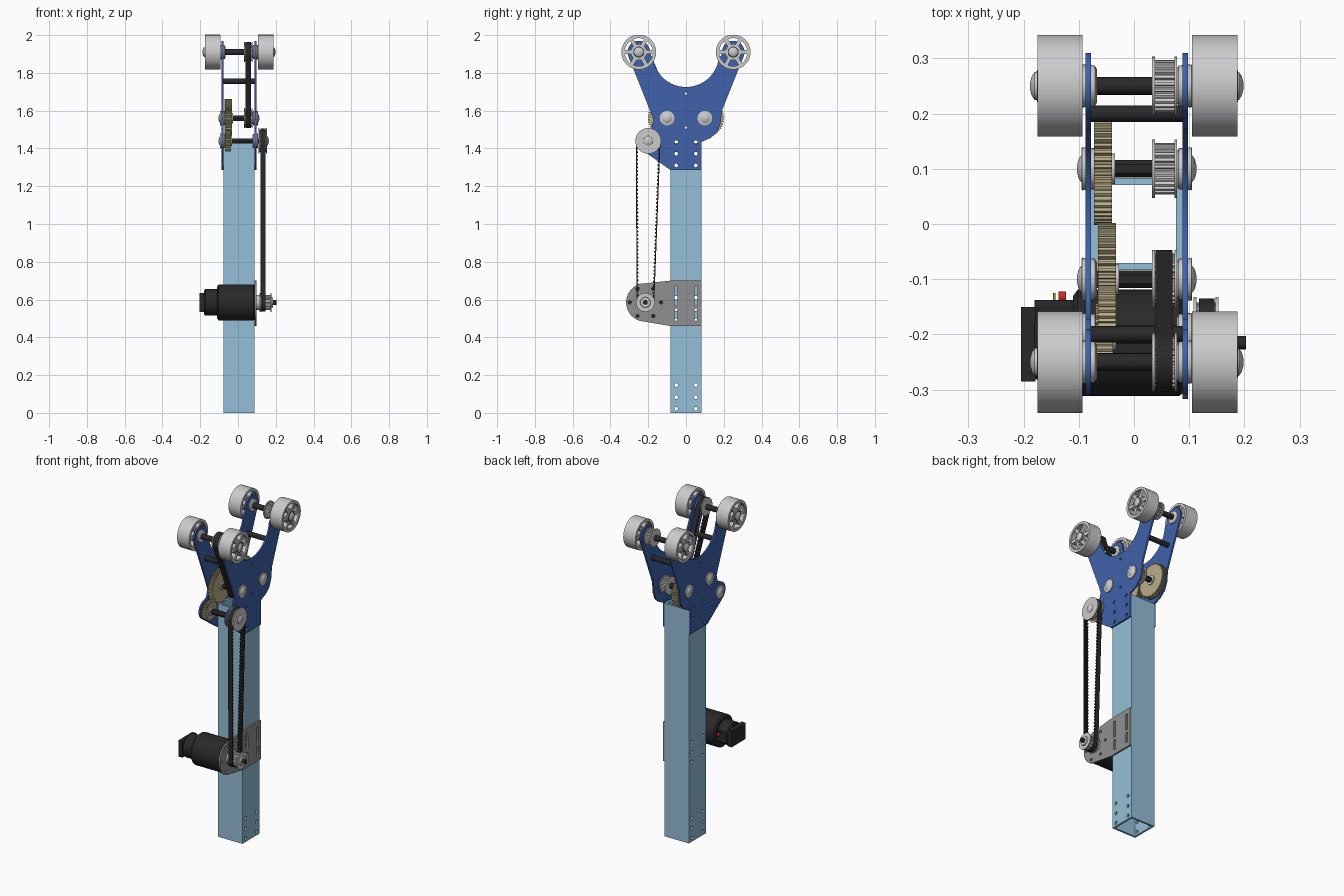
import bpy, bmesh
from math import sin, cos, pi, radians, acos, atan2, hypot
from mathutils import Matrix

if "Cube" in bpy.data.objects:
    bpy.data.objects.remove(bpy.data.objects["Cube"])

C = 0.005  # mid-plane between the two side plates


def material(name, rgb):
    m = bpy.data.materials.new(name)
    m.diffuse_color = (*rgb, 1)
    m.use_nodes = True
    m.node_tree.nodes["Principled BSDF"].inputs["Base Color"].default_value = m.diffuse_color
    return m


LIGHT = material("pale_blue", (0.30, 0.52, 0.68))
BLUE = material("plate_blue", (0.05, 0.12, 0.40))
DARK = material("dark", (0.022, 0.022, 0.022))
TAN = material("gear_tan", (0.48, 0.42, 0.25))
BRACKET = material("bracket_grey", (0.28, 0.28, 0.28))
RED = material("red", (0.6, 0.02, 0.02))
GREEN = material("green", (0.1, 0.4, 0.02))


def finish(name, me, mat):
    bm = bmesh.new()
    bm.from_mesh(me)
    bmesh.ops.remove_doubles(bm, verts=bm.verts, dist=1e-5)
    bmesh.ops.recalc_face_normals(bm, faces=bm.faces)
    bm.to_mesh(me)
    bm.free()
    me.materials.clear()
    if mat:
        me.materials.append(mat)
    me.shade_smooth()
    me.set_sharp_from_angle(angle=radians(32))
    ob = bpy.data.objects.new(name, me)
    bpy.context.collection.objects.link(ob)
    return ob


def prof(name, loops, xa, xb, mat=None):
    """Extrude y-z loops (first outer, rest holes) along x."""
    x0, x1 = min(xa, xb), max(xa, xb)
    cu = bpy.data.curves.new(name, 'CURVE')
    cu.dimensions = '2D'
    cu.fill_mode = 'BOTH'
    cu.extrude = (x1 - x0) / 2
    for loop in loops:
        sp = cu.splines.new('POLY')
        sp.points.add(len(loop) - 1)
        for p, (y, z) in zip(sp.points, loop):
            p.co = (y, z, 0, 1)
        sp.use_cyclic_u = True
    tmp = bpy.data.objects.new(name + "_curve", cu)
    me = bpy.data.meshes.new_from_object(tmp)
    bpy.data.objects.remove(tmp)
    bpy.data.curves.remove(cu)
    me.transform(Matrix(((0, 0, 1, (x0 + x1) / 2), (1, 0, 0, 0), (0, 1, 0, 0), (0, 0, 0, 1))))
    return finish(name, me, mat)


def turned(name, y, z, pts, mat=None, n=32):
    """Solid of revolution about an x axis; pts are (x, radius)."""
    bm = bmesh.new()
    rings = [[bm.verts.new((x, y + r * cos(2 * pi * i / n), z + r * sin(2 * pi * i / n)))
              for i in range(n)] for x, r in pts]
    for a, b in zip(rings, rings[1:]):
        for i in range(n):
            j = (i + 1) % n
            bm.faces.new((a[i], a[j], b[j], b[i]))
    bm.faces.new(rings[0])
    bm.faces.new(rings[-1])
    me = bpy.data.meshes.new(name)
    bm.to_mesh(me)
    bm.free()
    return finish(name, me, mat)


def arc(y, z, r, a0, a1, n):
    return [(y + r * cos(radians(a0 + (a1 - a0) * i / n)),
             z + r * sin(radians(a0 + (a1 - a0) * i / n))) for i in range(n + 1)]


def circle(y, z, r, n=16):
    return arc(y, z, r, 0, 360, n)[:-1]


def rect(y0, y1, z0, z1):
    return [(y0, z0), (y1, z0), (y1, z1), (y0, z1)]


def slot(y, z0, z1, r):
    return arc(y, z1, r, 0, 180, 6) + arc(y, z0, r, 180, 360, 6)


def toothed(y, z, ro, ri, n):
    return [(y + r * cos(2 * pi * (k + f) / n), z + r * sin(2 * pi * (k + f) / n))
            for k in range(n) for r, f in ((ri, 0), (ri, .3), (ro, .45), (ro, .85))]


def pulley(name, y, z, x0, x1, rt, rf, n):
    prof(name + "_teeth", [toothed(y, z, rt, rt - .006, n)], x0, x1)
    for k, x in enumerate((x0, x1 - .005)):
        prof(f"{name}_flange_{k}", [circle(y, z, rf, 40)], x, x + .005)


def belt(name, a, b, x0, x1, pitch=.02, t=.005, h=.006):
    (ya, za, ra), (yb, zb, rb) = a, b
    d, phi = hypot(yb - ya, zb - za), atan2(zb - za, yb - ya)
    beta = acos((ra - rb) / d)
    line = d * sin(beta)
    la, lb = ra * 2 * (pi - beta), rb * 2 * beta
    total = la + lb + 2 * line

    def at(s):
        if s < la:
            return ya, za, ra, phi + beta + s / ra, 0
        s -= la
        if s < line:
            return ya, za, ra, phi - beta, s
        s -= line
        if s < lb:
            return yb, zb, rb, phi - beta + s / rb, 0
        return yb, zb, rb, phi + beta, s - lb

    n = round(total / pitch) * 4
    outer, inner = [], []
    for i in range(n):
        y, z, r, ang, run = at(total * i / n)
        y, z = y - sin(ang) * run, z + cos(ang) * run
        ri = r - (h if i % 4 > 1 else 0)
        outer.append((y + (r + t) * cos(ang), z + (r + t) * sin(ang)))
        inner.append((y + ri * cos(ang), z + ri * sin(ang)))
    prof(name, [outer, inner], x0, x1, DARK)


# Hollow square tube with bolt holes in both side walls
holes = [circle(y, z, .010) for y in (-.052, .052)
         for z in (.022, .083, .147, .49, .55, .61, 1.31, 1.372, 1.433 - .03)]
for s, side in ((-1, "left"), (1, "right")):
    prof(f"tube_wall_{side}", [rect(-.083, .083, 0, 1.43)] + holes, C + s * .071, C + s * .083, LIGHT)
    y = s * .077
    prof(f"tube_wall_{'front' if s < 0 else 'back'}", [rect(y - .006, y + .006, 0, 1.43)], C - .071, C + .071, LIGHT)

# Y-shaped side plates
outline = ([(-.083, 1.286), (.083, 1.286), (.083, 1.435), (.13, 1.455), (.165, 1.485), (.183, 1.53), (.19, 1.6)]
           + arc(.25, 1.91, .06, -20, 190, 18) + arc(0, 1.9, .175, -8, -172, 30)
           + arc(-.25, 1.91, .06, -10, 200, 18) + [(-.19, 1.6), (-.172, 1.55), (-.185, 1.505)]
           + arc(-.2, 1.44, .058, 110, 235, 12))
plate_holes = [circle(y, z, .010) for y in (-.052, .052) for z in (1.31, 1.372, 1.433)]
plate_holes += [circle(y, z, .007) for y, z in ((0, 1.69), (0, 1.51))]
AXLES = {"front_roller": (-.25, 1.91), "back_roller": (.25, 1.91), "front_gear": (-.1, 1.56),
         "back_gear": (.1, 1.56), "drive": (-.2, 1.44)}
for s, side in ((-1, "left"), (1, "right")):
    prof(f"side_plate_{side}", [outline] + plate_holes, C + s * .083, C + s * .093, BLUE)
    # bearings on each axle, both faces of the plate
    for nm, (y, z) in AXLES.items():
        turned(f"{nm}_bearing_{side}", y, z, [(C + s * .072, .03), (C + s * .076, .037), (C + s * .099, .039), (C + s * .1, .037)])

# Axles, end bolts and cross rods
for nm, (y, z) in AXLES.items():
    roller, drive = "roller" in nm, nm == "drive"
    turned(f"{nm}_shaft", y, z, [(C - .09, .016), (.15 if drive else C + .09, .016)], DARK, 6 if not roller else 24)
    for s in (-1, 1):
        e = C + s * (.183 if roller else .148 if drive and s > 0 else .098)
        turned(f"{nm}_bolt_{'left' if s < 0 else 'right'}", y, z,
               [(e - s * .002, .026), (e + s * .002, .025), (e + s * .007, .018), (e + s * .01, .007)], None, 24)
for y, nm in ((-.2, "front"), (.2, "back")):
    turned(f"{nm}_cross_rod", y, 1.755, [(C - .092, .015), (C + .092, .015)], DARK, 20)

# Spoked roller wheels
for nm in ("front_roller", "back_roller"):
    y, z = AXLES[nm]
    windows = [arc(y, z, .074, a + 8, a + 52, 8) + arc(y, z, .042, a + 46, a + 14, 5) for a in range(0, 360, 60)]
    for s, side in ((-1, "left"), (1, "right")):
        x0, x1 = .006 + s * .099, .006 + s * .181
        prof(f"{nm}_rim_{side}", [circle(y, z, .092, 64), circle(y, z, .076, 64)], x0, x1)
        prof(f"{nm}_spokes_{side}", [circle(y, z, .077, 64)] + windows, x0 + s * .008, x1 - s * .006)
        turned(f"{nm}_hub_{side}", y, z, [(x0, .034), (x1, .034)])
        turned(f"{nm}_hub_ring_{side}", y, z, [(x1, .029), (x1 + s * .001, .029)], DARK)

# Gear train
for nm, n, r, x in (("back_gear", 48, .102, -.072), ("front_gear", 48, .102, -.065), ("drive", 26, .057, -.070)):
    y, z = AXLES[nm]
    prof(f"{nm}_toothed_wheel", [toothed(y, z, r, r - .008, n)], x, x + .032, TAN)
    turned(f"{nm}_collar", y, z, [(x + .03, .028), (x + .038, .028)])

# Pulleys and upper belt
for nm in ("front_roller", "back_roller", "front_gear", "back_gear"):
    pulley(f"{nm}_pulley", *AXLES[nm], .033, .078, .047, .053, 24)
belt("upper_belt", (-.25, 1.91, .048), (-.1, 1.56, .048), .039, .070)
pulley("drive_pulley", -.2, 1.44, .108, .153, .058, .068, 30)
pulley("motor_pulley", -.215, .585, .113, .178, .040, .050, 18)
belt("long_drive_belt", (-.2, 1.44, .060), (-.215, .585, .042), .118, .146)

# Motor bracket with adjustment slots
lobe = arc(-.215, .585, .102, 105, 255, 24)
slots = [slot(y, a, b, .008) for y in (-.052, .052) for a, b in ((.495, .545), (.575, .665))]
bolt_holes = [circle(-.215 + .083 * cos(k * pi / 3), .585 + .083 * sin(k * pi / 3), .009) for k in range(6)]
prof("motor_bracket", [[(-.083, .46), (.083, .46), (.083, .70), (-.083, .70)] + lobe] + slots + bolt_holes,
     .088, .098, BRACKET)

# Motor body, rear housing, cap and terminals
M = (-.215, .585)
turned("motor_body", *M, [(-.110, .085), (-.102, .096), (.082, .096), (.0875, .092)], DARK, 48)
turned("motor_rear_housing", *M, [(-.180, .062), (-.173, .070), (-.108, .070)], DARK, 48)
prof("motor_end_cap", [rect(-.285, -.150, .535, .635)], -.205, -.178, DARK)
prof("motor_terminal_block", [rect(-.165, -.138, .555, .615)], -.18, -.106, DARK)
prof("red_terminal", [circle(-.132, .60, .010)], -.137, -.123, RED)
prof("green_terminal", [rect(-.148, -.125, .59, .60)], -.147, -.142, GREEN)
turned("motor_hub", *M, [(.098, .04), (.113, .04)])
turned("motor_shaft", *M, [(.17, .0125), (.203, .0125)], DARK, 16)
turned("motor_pulley_hub", *M, [(.178, .028), (.186, .026)])
